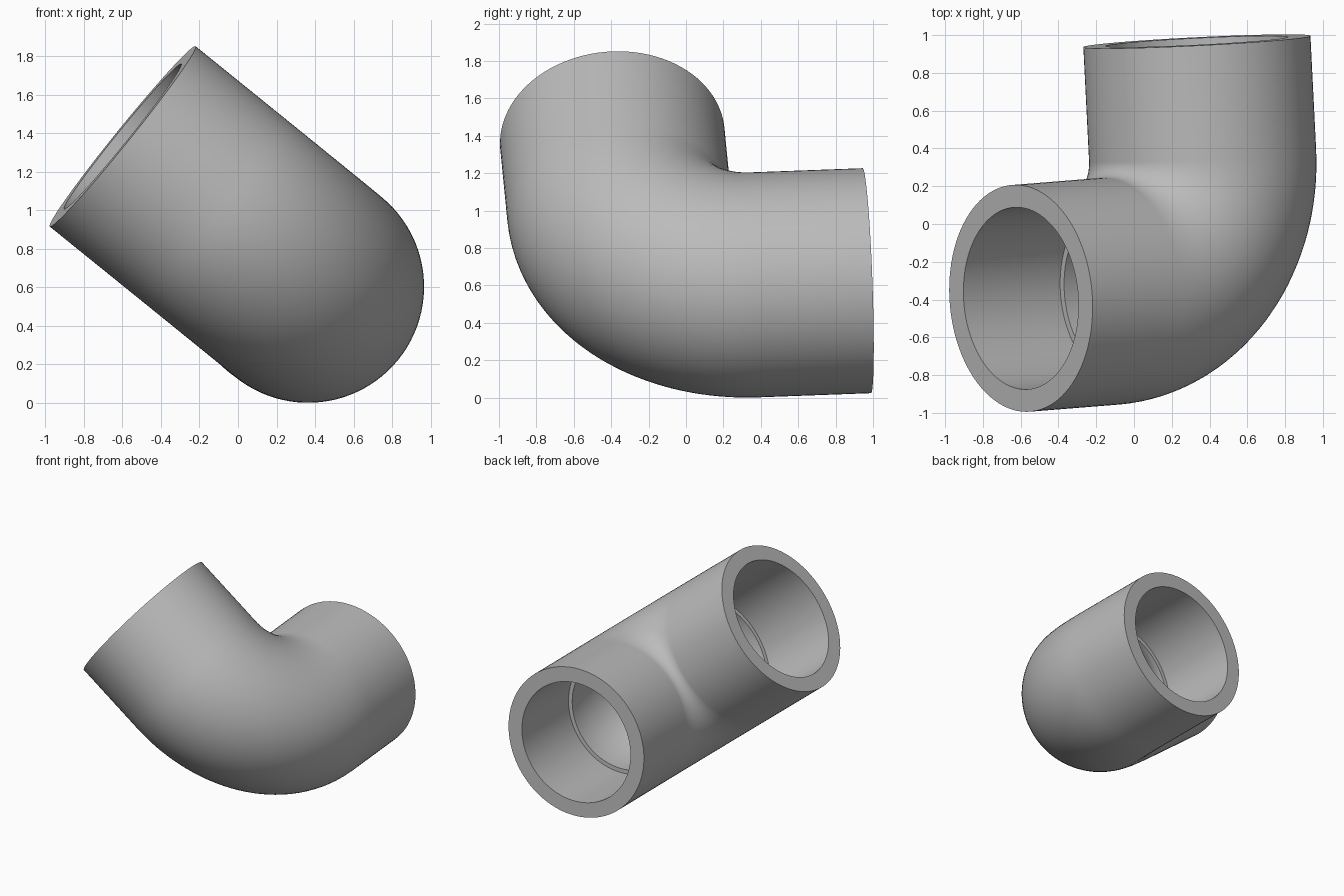
import bpy, bmesh
from math import sin, cos, pi
from mathutils import Vector

cube = bpy.data.objects.get("Cube")
if cube:
    bpy.data.objects.remove(cube, do_unlink=True)

SIDES = 96
BEND_STEPS = 32
ARM = 1.283          # corner to open end
OUTER_R = 0.602
SOCKET_R = 0.483
BORE_R = 0.45
OUTER_BEND = 0.68
BORE_BEND = 0.623    # bore bend begins at the socket stop

# Axes of the two arms and the point where they cross
corner = Vector((0.397, -0.314, 0.578))
arm_a = Vector((-0.05, 1, 0.037)).normalized()
arm_b = Vector((-0.7775, 0, 0.6286))
arm_b = (arm_b - arm_a * arm_b.dot(arm_a)).normalized()
normal = arm_a.cross(arm_b)


def section(center, radial, radius):
    """One circular cross-section of the pipe."""
    return [center + radius * (cos(2 * pi * i / SIDES) * radial
                               + sin(2 * pi * i / SIDES) * normal)
            for i in range(SIDES)]


def bend(bend_radius, radius):
    """Cross-sections around the quarter bend, from arm a to arm b."""
    middle = corner + bend_radius * (arm_a + arm_b)
    rings = []
    for k in range(BEND_STEPS + 1):
        t = pi / 2 * k / BEND_STEPS
        radial = cos(t) * arm_b + sin(t) * arm_a
        rings.append(section(middle - bend_radius * radial, radial, radius))
    return rings


def ring_a(distance, radius):
    return section(corner + distance * arm_a, arm_b, radius)


def ring_b(distance, radius):
    return section(corner + distance * arm_b, arm_a, radius)


# Outer skin, then back through sockets, stops and bore
rings = [ring_a(ARM, OUTER_R)] + bend(OUTER_BEND, OUTER_R) + [ring_b(ARM, OUTER_R)]
rings += [ring_b(ARM, SOCKET_R), ring_b(BORE_BEND, SOCKET_R)]
rings += bend(BORE_BEND, BORE_R)[::-1]
rings += [ring_a(BORE_BEND, SOCKET_R), ring_a(ARM, SOCKET_R)]

bm = bmesh.new()
loops = [[bm.verts.new(p) for p in ring] for ring in rings]
for k, loop in enumerate(loops):
    following = loops[(k + 1) % len(loops)]
    for i in range(SIDES):
        j = (i + 1) % SIDES
        bm.faces.new((loop[i], loop[j], following[j], following[i]))
bmesh.ops.recalc_face_normals(bm, faces=bm.faces)
mesh = bpy.data.meshes.new("pipe_elbow")
bm.to_mesh(mesh)
bm.free()

# Plain grey finish
grey = bpy.data.materials.new("grey")
grey.use_nodes = True
colour = (0.5, 0.5, 0.5, 1)
grey.diffuse_color = colour
grey.node_tree.nodes["Principled BSDF"].inputs["Base Color"].default_value = colour
mesh.materials.append(grey)

elbow = bpy.data.objects.new("pipe_elbow", mesh)
bpy.context.collection.objects.link(elbow)
bpy.ops.object.select_all(action="DESELECT")
elbow.select_set(True)
bpy.context.view_layer.objects.active = elbow
bpy.ops.object.shade_smooth_by_angle(angle=pi / 6)
